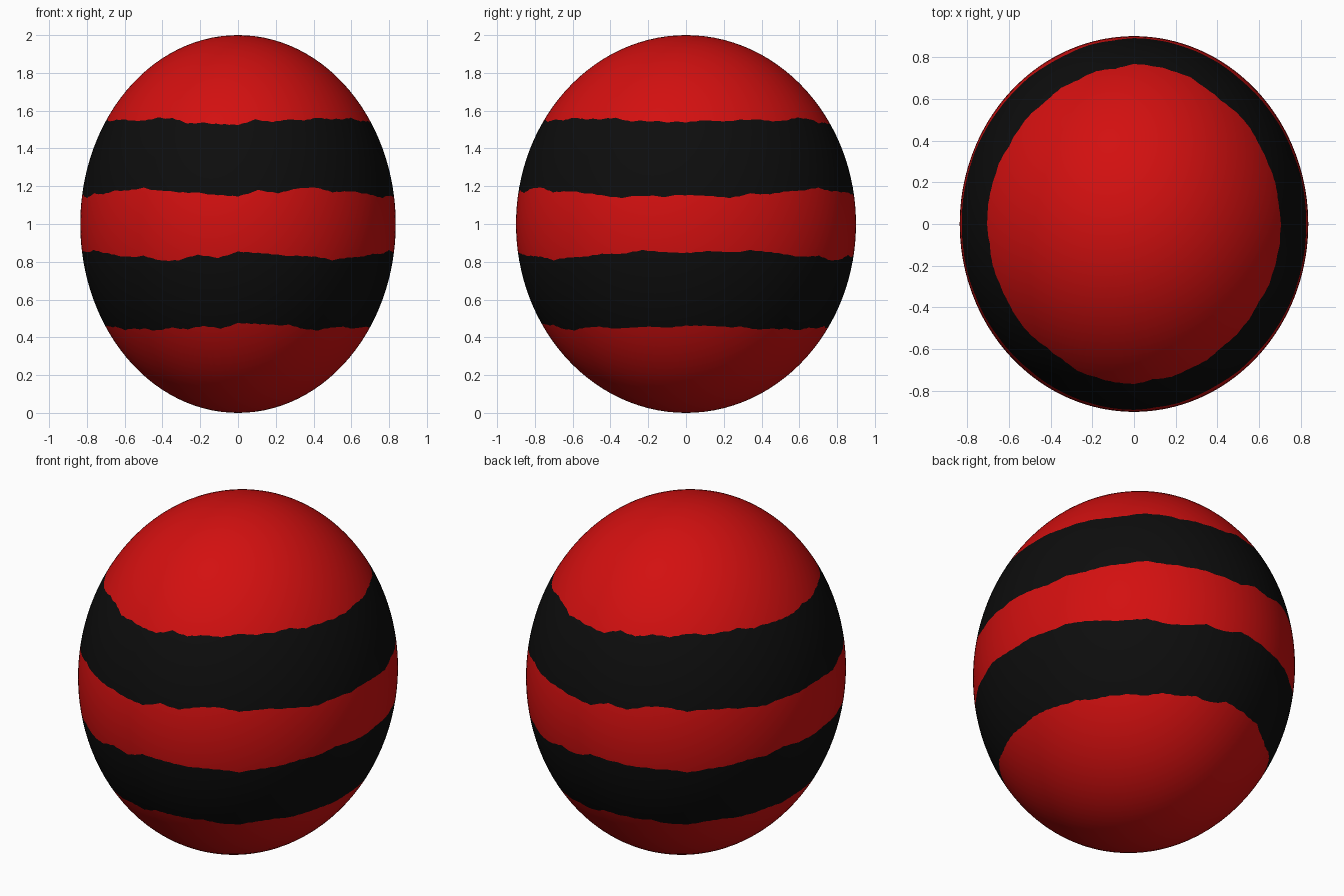
import bpy
import bmesh
import math

cube = bpy.data.objects.get("Cube")
if cube:
    bpy.data.objects.remove(cube, do_unlink=True)

RX, RY, RZ = 0.835, 0.90, 1.0
COLUMNS = 192
# rows of faces in each zone, from the bottom up: cap, band, belt, band, cap
ROWS = [18, 8, 8, 8, 18]

# Ragged band edges: height above the middle in thousandths, evenly spaced over half a turn
INNER = [180, 190, 175, 170, 165, 155, 148, 178, 165, 190, 195, 170,
         175, 165, 150, 140, 150, 145, 155, 150, 140, 160, 160, 175]
OUTER = [550, 562, 558, 535, 535, 530, 526, 552, 542, 555, 550, 565,
         555, 555, 560, 545, 545, 540, 540, 550, 545, 550, 555, 545]


def material(name, color):
    mat = bpy.data.materials.new(name)
    mat.use_nodes = True
    mat.diffuse_color = color
    bsdf = mat.node_tree.nodes["Principled BSDF"]
    bsdf.inputs["Base Color"].default_value = color
    bsdf.inputs["Roughness"].default_value = 0.6
    return mat


def edge_height(table, phi):
    """Height of a ragged edge at an angle from the front, repeating every half turn."""
    t = ((phi + math.pi / 4) / math.pi % 1.0) * len(table)
    i, f = int(t), t % 1.0
    a, b = table[i % len(table)], table[(i + 1) % len(table)]
    ragged = 0.006 * ((t * 2) % 1.0 - 0.5)
    return (a + (b - a) * f) / 1000 + ragged


def latitudes(phi):
    """Latitudes of all rings in one column, following the ragged edges."""
    keys = [-math.pi / 2,
            -math.asin(edge_height(OUTER, -phi)),
            -math.asin(edge_height(INNER, -phi)),
            math.asin(edge_height(INNER, phi)),
            math.asin(edge_height(OUTER, phi)),
            math.pi / 2]
    rings = []
    for zone, rows in enumerate(ROWS):
        lo, hi = keys[zone], keys[zone + 1]
        rings += [lo + (hi - lo) * r / rows for r in range(rows)]
    return rings[1:]


# Egg-shaped ball with two dark bands
bm = bmesh.new()
bottom = bm.verts.new((0, 0, 0))
top = bm.verts.new((0, 0, 2 * RZ))
columns = []
for c in range(COLUMNS):
    phi = math.tau * c / COLUMNS
    columns.append([bm.verts.new((RX * math.cos(lat) * math.sin(phi),
                                  -RY * math.cos(lat) * math.cos(phi),
                                  RZ + RZ * math.sin(lat)))
                    for lat in latitudes(phi)])

zone_of_row = [zone for zone, rows in enumerate(ROWS) for _ in range(rows)]
for c in range(COLUMNS):
    a, b = columns[c], columns[(c + 1) % COLUMNS]
    bm.faces.new((bottom, b[0], a[0]))
    bm.faces.new((top, a[-1], b[-1]))
    for r in range(len(a) - 1):
        face = bm.faces.new((a[r], b[r], b[r + 1], a[r + 1]))
        face.material_index = zone_of_row[r + 1] % 2
for face in bm.faces:
    face.smooth = True

mesh = bpy.data.meshes.new("banded_ball")
bm.to_mesh(mesh)
bm.free()
mesh.materials.append(material("red", (0.65, 0.005, 0.005, 1)))
mesh.materials.append(material("black", (0.004, 0.004, 0.004, 1)))
ball = bpy.data.objects.new("banded_ball", mesh)
bpy.context.collection.objects.link(ball)
